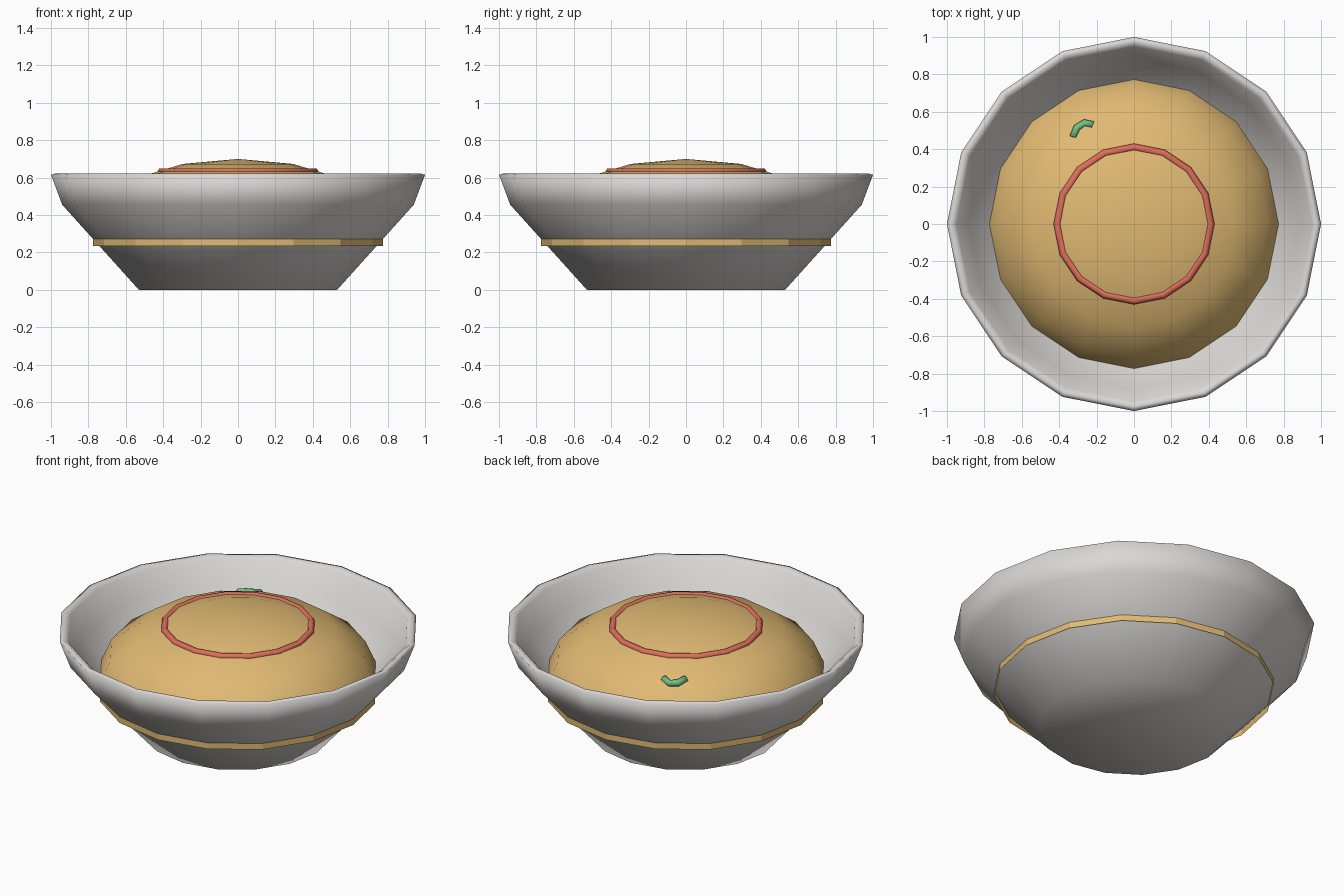
import bpy, bmesh, math
from mathutils import Vector

if "Cube" in bpy.data.objects:
    bpy.data.objects.remove(bpy.data.objects["Cube"])

SIDES = 16


def material(name, r, g, b):
    lin = [((c / 255 + 0.055) / 1.055) ** 2.4 for c in (r, g, b)]
    m = bpy.data.materials.new(name)
    m.diffuse_color = (*lin, 1)
    m.use_nodes = True
    m.node_tree.nodes["Principled BSDF"].inputs["Base Color"].default_value = m.diffuse_color
    return m


stone = material("pale_grey", 218, 216, 213)
gold = material("golden", 225, 186, 115)
red = material("coral_red", 224, 110, 92)
green = material("leaf_green", 112, 192, 134)


def finish(name, bm, mat, smooth):
    me = bpy.data.meshes.new(name)
    bm.normal_update()
    bm.to_mesh(me)
    bm.free()
    me.materials.append(mat)
    for p in me.polygons:
        p.use_smooth = smooth
    ob = bpy.data.objects.new(name, me)
    bpy.context.collection.objects.link(ob)
    return ob


def lathe(name, profile, mat, smooth=True, closed=False):
    """Spin (radius, z) points about z; radius 0 becomes a single pole."""
    bm = bmesh.new()
    rings = []
    for r, z in profile:
        if r == 0:
            rings.append([bm.verts.new((0, 0, z))] * SIDES)
        else:
            rings.append([bm.verts.new((r * math.cos(2 * math.pi * i / SIDES),
                                        r * math.sin(2 * math.pi * i / SIDES), z))
                          for i in range(SIDES)])
    pairs = list(zip(rings, rings[1:]))
    if closed:
        pairs.append((rings[-1], rings[0]))
    for a, b in pairs:
        for i in range(SIDES):
            j = (i + 1) % SIDES
            bm.faces.new(list(dict.fromkeys((a[i], a[j], b[j], b[i]))))
    return finish(name, bm, mat, smooth)


# Bowl: flat base, flared wall, rounded rim, inner wall
lathe("bowl", [(0, 0), (0.53, 0), (0.94, 0.455), (1.0, 0.615), (0.975, 0.622),
               (0.95, 0.605), (0.885, 0.47), (0.50, 0.06), (0, 0.05)], stone)

# Thin band around the outside
lathe("band", [(0.775, 0.235), (0.775, 0.275)], gold, smooth=False)

# Domed filling, a flattened half sphere
dome = [(0.775 * math.cos(a), 0.345 + 0.355 * math.sin(a))
        for a in (math.radians(22.5 * k) for k in range(4))]
lathe("filling", dome + [(0, 0.70)], gold)

# Ring lying on the filling
lathe("ring", [(0.41 + 0.02 * math.cos(a), 0.634 + 0.018 * math.sin(a))
               for a in (math.tau * k / 6 for k in range(6))], red, closed=True)

# Small curved sprig: a tube swept along a short bent path
path = [Vector(p) for p in ((-0.325, 0.465, 0.575), (-0.305, 0.515, 0.563),
                            (-0.265, 0.54, 0.56), (-0.22, 0.53, 0.575))]
bm = bmesh.new()
loops = []
for i, p in enumerate(path):
    t = (path[min(i + 1, 3)] - path[max(i - 1, 0)]).normalized()
    side = t.cross(Vector((0, 0, 1))).normalized()
    up = side.cross(t)
    loops.append([bm.verts.new(p + 0.02 * (side * math.cos(a) + up * math.sin(a)))
                  for a in (math.tau * k / 6 for k in range(6))])
for a, b in zip(loops, loops[1:]):
    for k in range(6):
        bm.faces.new((a[k], a[(k + 1) % 6], b[(k + 1) % 6], b[k]))
bm.faces.new(loops[0])
bm.faces.new(loops[-1])
bmesh.ops.recalc_face_normals(bm, faces=bm.faces)
finish("sprig", bm, green, True)
